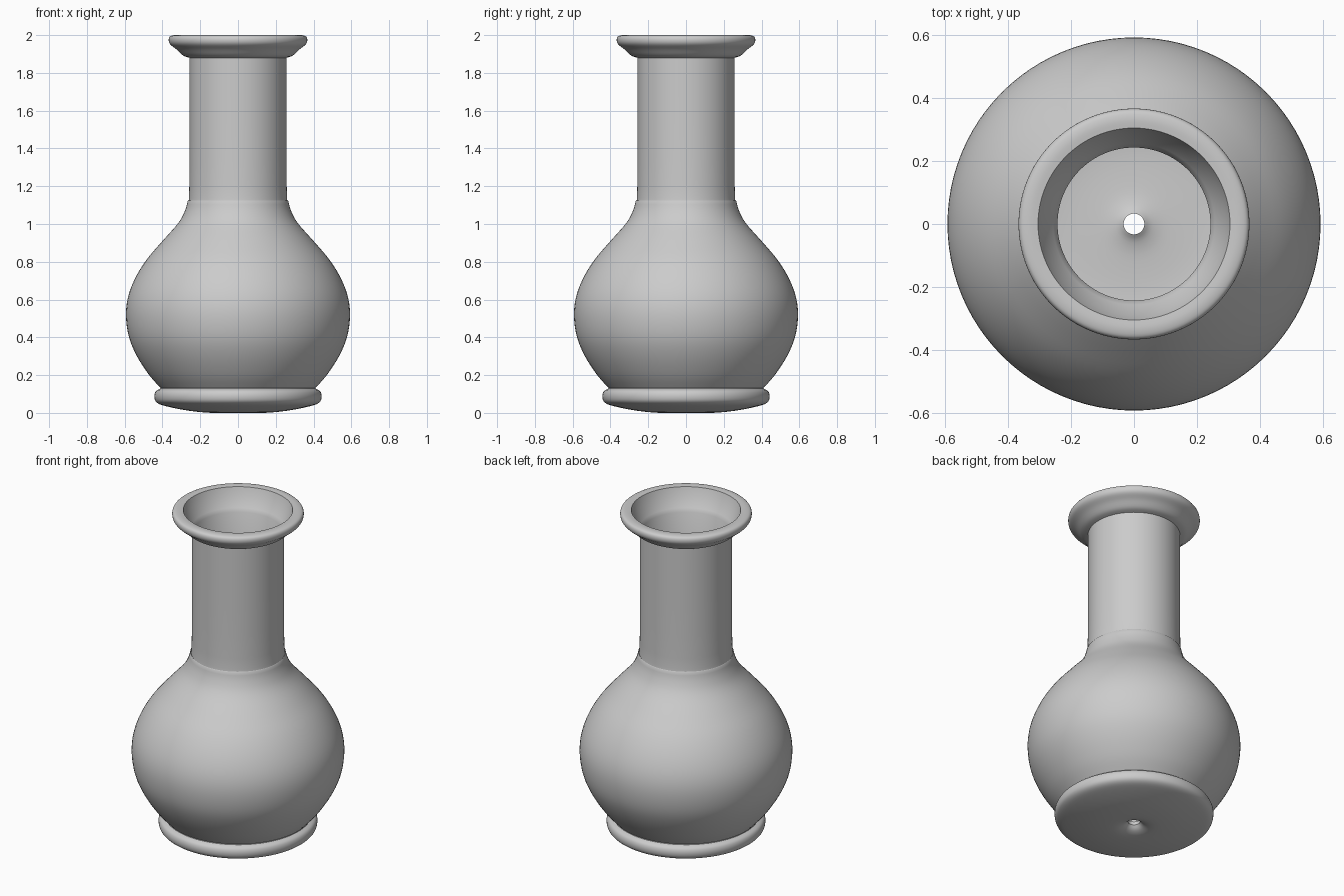
import bpy, bmesh, math

if "Cube" in bpy.data.objects:
    bpy.data.objects.remove(bpy.data.objects["Cube"])

SEG = 96

def smooth(pts, n=4):
    """Catmull-Rom resample of a (radius, height) run."""
    p = [pts[0]] + pts + [pts[-1]]
    out = []
    for i in range(1, len(p) - 2):
        a, b, c, d = p[i - 1:i + 3]
        for k in range(n):
            t = k / n
            out.append(tuple(0.5 * (2 * b[j] + (c[j] - a[j]) * t
                       + (2 * a[j] - 5 * b[j] + 4 * c[j] - d[j]) * t * t
                       + (3 * b[j] - a[j] - 3 * c[j] + d[j]) * t ** 3) for j in (0, 1)))
    return out + [pts[-1]]

def lathe(name, profile):
    bm = bmesh.new()
    rings = [[bm.verts.new((r * math.cos(2 * math.pi * i / SEG),
                            r * math.sin(2 * math.pi * i / SEG), z))
              for i in range(SEG)] for r, z in profile]
    for a, b in zip(rings, rings[1:] + rings[:1]):
        for i in range(SEG):
            j = (i + 1) % SEG
            bm.faces.new((a[i], a[j], b[j], b[i]))
    bmesh.ops.recalc_face_normals(bm, faces=bm.faces)
    me = bpy.data.meshes.new(name)
    bm.to_mesh(me)
    bm.free()
    ob = bpy.data.objects.new(name, me)
    bpy.context.collection.objects.link(ob)
    bpy.context.view_layer.objects.active = ob
    ob.select_set(True)
    bpy.ops.object.shade_smooth_by_angle(angle=math.radians(35))
    ob.select_set(False)

# underside with dimple around the drain hole, and rounded foot ring
foot = smooth([(0.033, 0.035), (0.06, 0.012), (0.12, 0.0), (0.25, 0.01), (0.38, 0.035),
               (0.43, 0.055), (0.443, 0.085), (0.435, 0.115), (0.408, 0.13)])
# bulbous body flowing into the straight neck
body = smooth([(0.408, 0.13), (0.47, 0.2), (0.535, 0.3), (0.577, 0.4), (0.593, 0.51),
               (0.583, 0.61), (0.546, 0.71), (0.485, 0.81), (0.40, 0.91), (0.32, 1.0),
               (0.285, 1.06), (0.267, 1.12), (0.258, 1.2), (0.257, 1.88)])
# flared lip
lip = smooth([(0.257, 1.88), (0.29, 1.892), (0.325, 1.924), (0.358, 1.95),
              (0.367, 1.973), (0.36, 1.993), (0.335, 2.0), (0.305, 1.998)])
# inside wall and gently coned floor
inner = [(0.29, 1.95), (0.257, 1.89), (0.243, 1.87), (0.243, 1.2)]
inner += smooth([(0.255, 1.1), (0.305, 0.99), (0.385, 0.9), (0.47, 0.8), (0.53, 0.71),
                 (0.567, 0.61), (0.578, 0.51), (0.562, 0.4), (0.52, 0.3), (0.455, 0.2),
                 (0.41, 0.14), (0.425, 0.09), (0.38, 0.055), (0.25, 0.03),
                 (0.12, 0.03), (0.06, 0.04), (0.033, 0.055)])

lathe("vase", foot + body[1:] + lip[1:] + inner)
